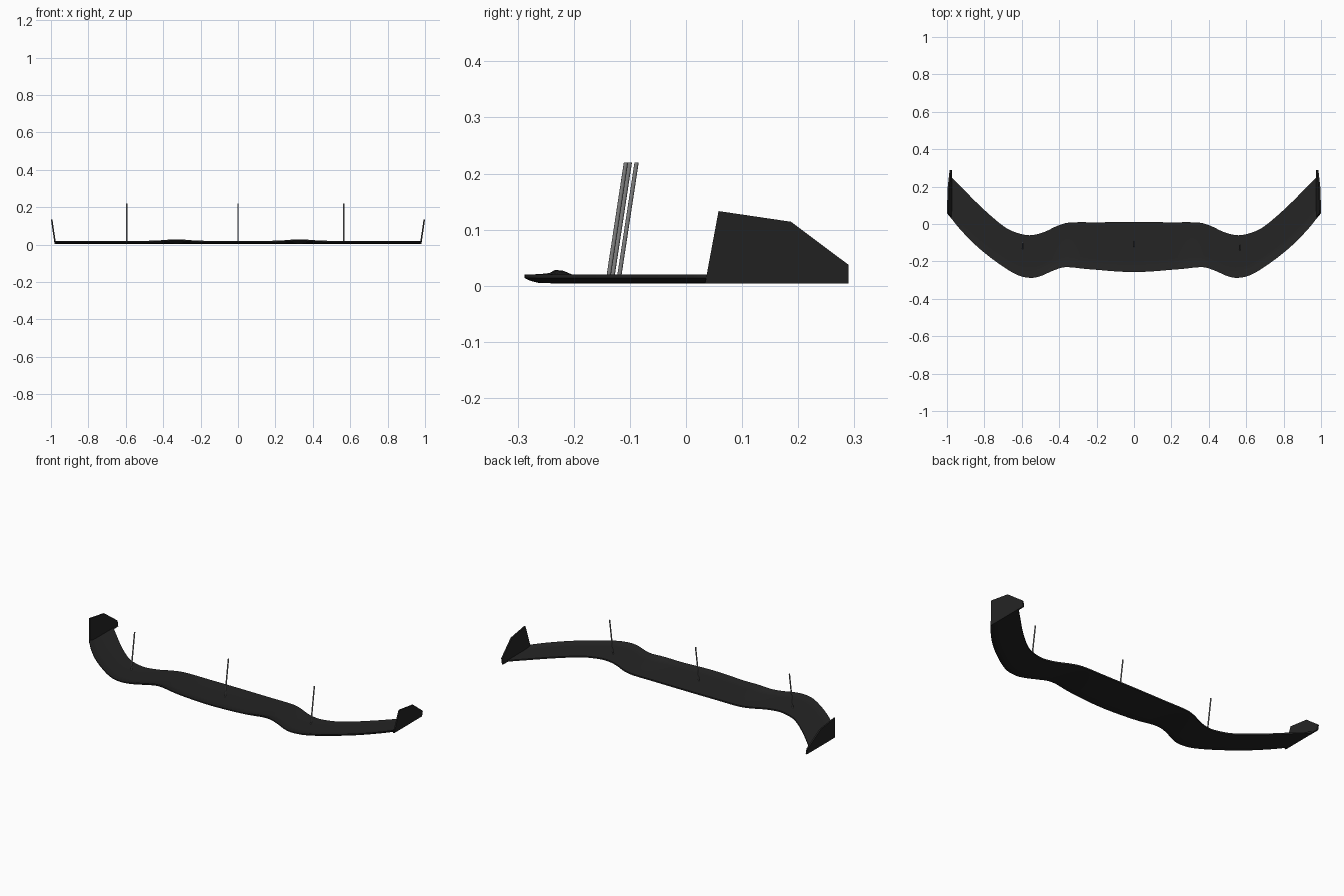
import bpy, bmesh, math
from mathutils import Vector

if "Cube" in bpy.data.objects:
    bpy.data.objects.remove(bpy.data.objects["Cube"])

def material(name, c):
    m = bpy.data.materials.new(name)
    m.diffuse_color = (*c, 1)
    m.use_nodes = True
    m.node_tree.nodes["Principled BSDF"].inputs["Base Color"].default_value = m.diffuse_color
    return m

black = material("carbon black", (0.018, 0.018, 0.018))
metal = material("rod grey", (0.22, 0.22, 0.22))

def finish(name, bm, mat, smooth=True):
    bmesh.ops.recalc_face_normals(bm, faces=bm.faces)
    me = bpy.data.meshes.new(name)
    bm.to_mesh(me)
    bm.free()
    me.materials.append(mat)
    ob = bpy.data.objects.new(name, me)
    bpy.context.collection.objects.link(ob)
    if smooth:
        bpy.ops.object.select_all(action='DESELECT')
        bpy.context.view_layer.objects.active = ob
        ob.select_set(True)
        bpy.ops.object.shade_smooth_by_angle(angle=math.radians(40))
    return ob

def curve(pts, x):
    """Smooth cubic through (x, y) points, mirrored about x = 0."""
    x = abs(x)
    n = len(pts)
    def slope(i):
        if i == 0:
            return 0
        a, b = pts[i - 1], pts[min(i + 1, n - 1)]
        return (b[1] - a[1]) / (b[0] - a[0])
    i = 0
    while i < n - 2 and x > pts[i + 1][0]:
        i += 1
    (x0, y0), (x1, y1) = pts[i], pts[i + 1]
    h = x1 - x0
    t = (x - x0) / h
    return ((2*t**3 - 3*t*t + 1) * y0 + (t**3 - 2*t*t + t) * h * slope(i)
            + (3*t*t - 2*t**3) * y1 + (t**3 - t*t) * h * slope(i + 1))

# Plan outline: front and rear edges of the blade
front = [(0, -.257), (.25, -.241), (.37, -.231), (.434, -.25), (.50, -.279), (.55, -.288),
         (.62, -.274), (.72, -.214), (.836, -.123), (.93, -.028), (.98, .034)]
rear = [(0, .01), (.2, .009), (.35, .007), (.41, -.01), (.48, -.043), (.55, -.06), (.61, -.052),
        (.685, -.02), (.80, .075), (.917, .19), (.98, .253)]

# Blade: thin floor with an upturned front lip
def section(x):
    f, b = curve(front, x), curve(rear, x)
    bump = .008 * math.exp(-((abs(x) - .33) / .085) ** 2)
    prof = [(0, .014, 1), (0, .020, 1), (.012, .019, 1), (.03, .014, .7), (.06, .0125, .4),
            (b - f, .012, 0), (b - f, .004, 0), (.06, .004, .4), (.025, .005, .7), (.010, .009, 1)]
    return [Vector((x, f + d, z + bump * k)) for d, z, k in prof]

bm = bmesh.new()
N = 112
rings = [[bm.verts.new(p) for p in section(-.98 + 1.96 * i / N)] for i in range(N + 1)]
for r, s in zip(rings, rings[1:]):
    for j in range(len(r)):
        k = (j + 1) % len(r)
        bm.faces.new((r[j], r[k], s[k], s[j]))
bm.faces.new(rings[0])
bm.faces.new(rings[-1])
finish("splitter_blade", bm, black)

# End plates: flat, leaning outward
outline = [(.034, .004), (.058, .133), (.187, .114), (.29, .037), (.29, .004)]
for side, name in ((-1, "left_end_plate"), (1, "right_end_plate")):
    bm = bmesh.new()
    loops = []
    for off in (0, -.008):
        loops.append([bm.verts.new((side * (.981 + (z - .004) * .147 + off), y, z)) for y, z in outline])
    bm.faces.new(loops[0])
    bm.faces.new(loops[1])
    for j in range(5):
        k = (j + 1) % 5
        bm.faces.new((loops[0][j], loops[0][k], loops[1][k], loops[1][j]))
    finish(name, bm, black, False)

# Support rods: slim, leaning back
for name, x, y in (("left_rod", -.595, -.132), ("centre_rod", 0, -.120), ("right_rod", .566, -.139)):
    bm = bmesh.new()
    bmesh.ops.create_cone(bm, cap_ends=True, segments=10, radius1=.0038, radius2=.0038, depth=1)
    for v in bm.verts:
        t = v.co.z + .5
        v.co = Vector((x + v.co.x, y + v.co.y + .032 * t, .01 + .21 * t))
    finish(name, bm, metal)
